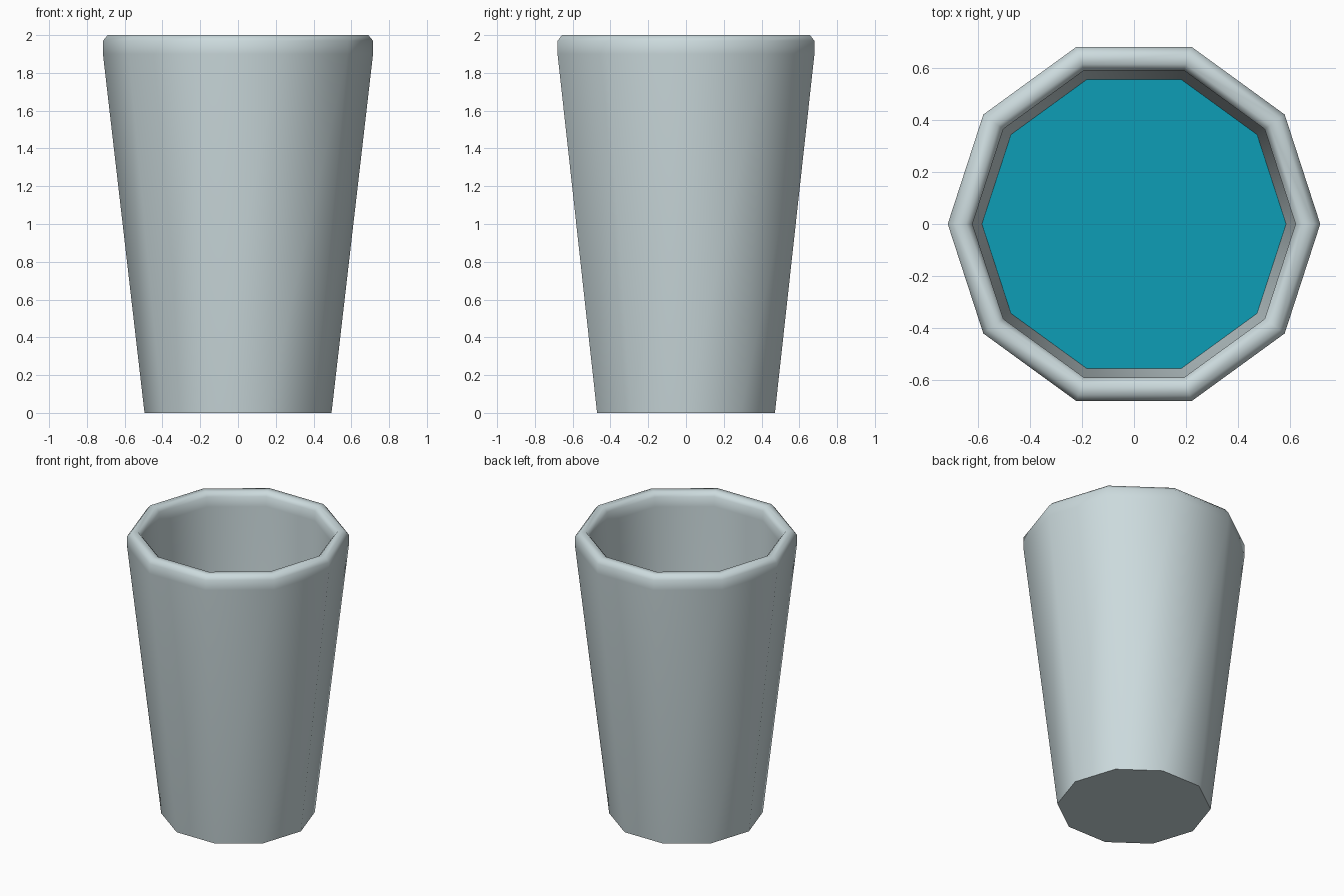
import bpy, bmesh, math

if "Cube" in bpy.data.objects:
    bpy.data.objects.remove(bpy.data.objects["Cube"])

SIDES = 10

def material(name, rgb):
    m = bpy.data.materials.new(name)
    m.diffuse_color = (*rgb, 1)
    m.use_nodes = True
    m.node_tree.nodes["Principled BSDF"].inputs["Base Color"].default_value = m.diffuse_color
    return m

def ring(bm, r, z):
    return [bm.verts.new((r * math.cos(2 * math.pi * i / SIDES),
                          r * math.sin(2 * math.pi * i / SIDES), z)) for i in range(SIDES)]

def lathe(name, profile, mat, cap_start, cap_end):
    """Ten-sided solid of revolution from (radius, height) points."""
    bm = bmesh.new()
    rings = [ring(bm, r, z) for r, z in profile]
    for a, b in zip(rings, rings[1:]):
        for i in range(SIDES):
            j = (i + 1) % SIDES
            bm.faces.new((a[i], a[j], b[j], b[i]))
    if cap_start:
        bm.faces.new(rings[0][::-1])
    if cap_end:
        bm.faces.new(rings[-1])
    me = bpy.data.meshes.new(name)
    bm.to_mesh(me)
    bm.free()
    ob = bpy.data.objects.new(name, me)
    bpy.context.collection.objects.link(ob)
    me.materials.append(mat)
    bpy.ops.object.select_all(action='DESELECT')
    ob.select_set(True)
    bpy.context.view_layer.objects.active = ob
    bpy.ops.object.shade_smooth_by_angle(angle=math.radians(60))
    return ob

glass = material("pale grey", (0.60, 0.70, 0.72))
teal = material("teal", (0.004, 0.34, 0.47))

# Cup: outer wall, rounded rim, inner wall and floor
lathe("cup", [(0.495, 0), (0.715, 1.90), (0.715, 1.97), (0.69, 2.0),
              (0.645, 2.0), (0.62, 1.97), (0.62, 1.90), (0.494, 0.08)],
      glass, True, True)

# Drink surface, low enough to hide behind the rim
lathe("drink", [(0.586, 1.379), (0.586, 1.38)], teal, False, True)
